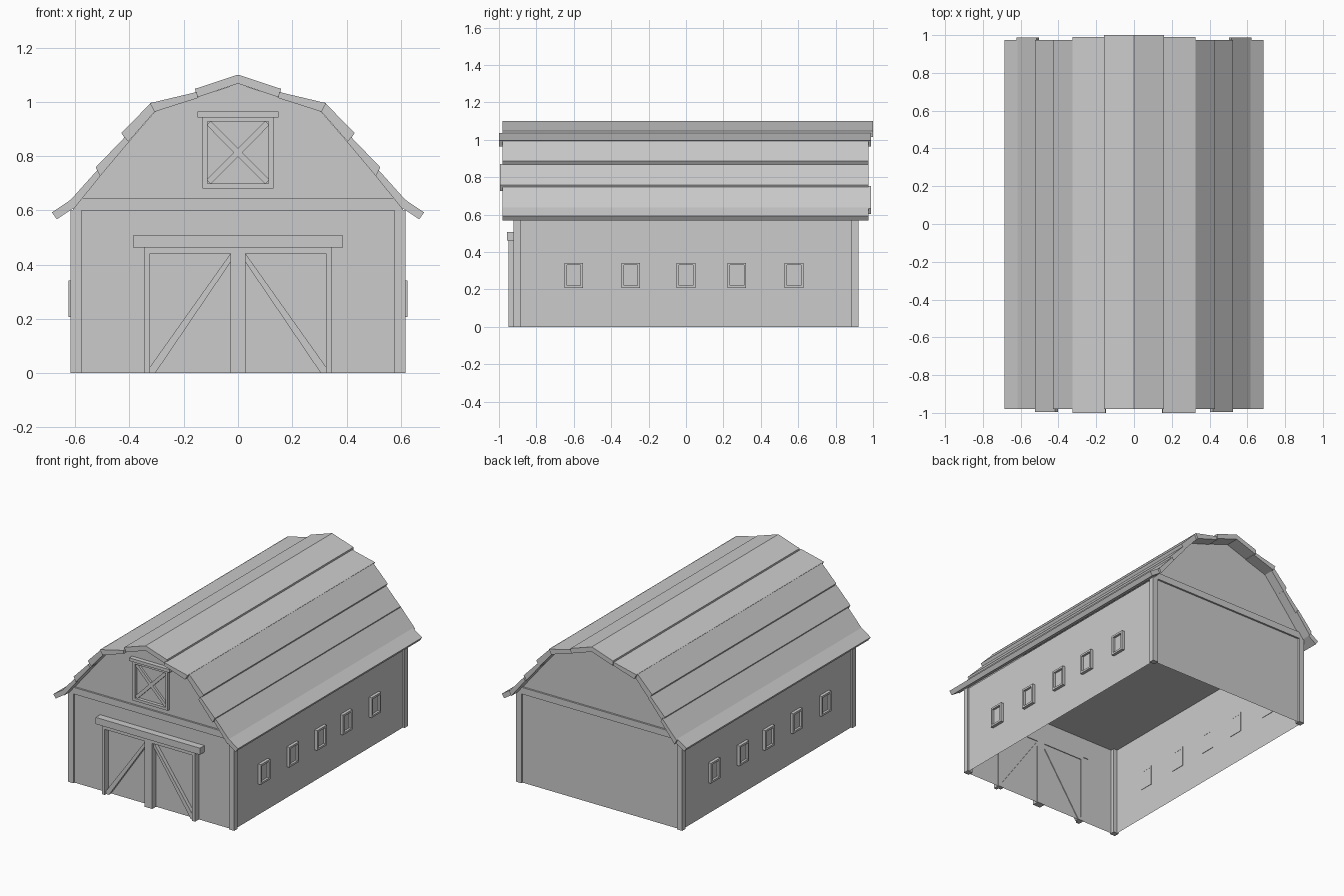
import bpy, math
from mathutils import Vector

if "Cube" in bpy.data.objects:
    bpy.data.objects.remove(bpy.data.objects["Cube"])


def mesh(name, verts, faces):
    me = bpy.data.meshes.new(name)
    me.from_pydata(verts, [], faces)
    me.update()
    ob = bpy.data.objects.new(name, me)
    bpy.context.collection.objects.link(ob)
    return ob


def extrude(name, profile, y0, y1):
    """Prism from an xz outline, running from y0 to y1."""
    area = sum(a[0] * b[1] - b[0] * a[1] for a, b in zip(profile, profile[1:] + profile[:1]))
    p = profile if area > 0 else profile[::-1]
    n = len(p)
    verts = [(x, y0, z) for x, z in p] + [(x, y1, z) for x, z in p]
    faces = [tuple(range(n)), tuple(range(2 * n - 1, n - 1, -1))]
    faces += [(i, i + n, (i + 1) % n + n, (i + 1) % n) for i in range(n)]
    return mesh(name, verts, faces)


def box(name, x0, x1, y0, y1, z0, z1):
    return extrude(name, [(x0, z0), (x1, z0), (x1, z1), (x0, z1)], y0, y1)


def bar(name, a, b, width, y0, y1):
    """Diagonal board between two xz points."""
    a, b = Vector(a), Vector(b)
    d = (b - a).normalized() * width / 2
    n = Vector((-d.y, d.x))
    return extrude(name, [tuple(v) for v in (a - n, b - n, b + n, a + n)], y0, y1)


WX, WY, WZ = 0.605, 0.91, 0.60

# Walls with open bottom, and the loft floor
walls = [(sx * WX, sy * WY, z) for z in (0, WZ) for sx, sy in ((-1, -1), (1, -1), (1, 1), (-1, 1))]
mesh("walls", walls, [(0, 1, 5, 4), (1, 2, 6, 5), (2, 3, 7, 6), (3, 0, 4, 7), (4, 5, 6, 7)])

# Gable ends with a trim band
gable = [(-0.605, 0.6), (0.605, 0.6), (0.61, 0.615), (0.307, 0.963),
         (0, 1.067), (-0.307, 0.963), (-0.61, 0.615)]
for side, s in (("front", -1), ("back", 1)):
    order = range(7) if s < 0 else range(6, -1, -1)
    mesh(side + "_gable", [(x, s * WY, z) for x, z in gable], [tuple(order)])
    y0, y1 = sorted((s * WY, s * 0.922))
    extrude(side + "_gable_band", [(-0.61, 0.6), (0.61, 0.6), (0.58, 0.645), (-0.58, 0.645)], y0, y1)

# Corner posts
for sx in (-1, 1):
    for sy in (-1, 1):
        x0, x1 = sorted((sx * 0.577, sx * 0.617))
        y0, y1 = sorted((sy * 0.885, sy * 0.922))
        box("corner_post", x0, x1, y0, y1, 0, WZ)

# Overlapping roof planks: outer top, outer bottom, inner bottom, inner top, y range
planks = [
    ([(0, 1.10), (0.158, 1.048), (0.155, 1.015), (0, 1.067)], -0.98, 1.0),
    ([(0.152, 1.036), (0.325, 0.995), (0.308, 0.963), (0.148, 1.014)], -1.0, 0.99),
    ([(0.320, 0.997), (0.430, 0.885), (0.407, 0.850), (0.306, 0.965)], -0.98, 0.975),
    ([(0.417, 0.870), (0.525, 0.758), (0.508, 0.726), (0.402, 0.852)], -0.995, 0.975),
    ([(0.515, 0.752), (0.622, 0.633), (0.607, 0.603), (0.503, 0.732)], -0.98, 0.988),
    ([(0.618, 0.638), (0.686, 0.592), (0.668, 0.567), (0.600, 0.612)], -0.98, 0.975),
]
for s in (-1, 1):
    for profile, y0, y1 in planks:
        extrude("roof_plank", [(s * x, z) for x, z in profile], y0, y1)

# Side windows: frame and recessed pane
for s in (-1, 1):
    x0, x1 = sorted((s * 0.602, s * 0.625))
    p0, p1 = sorted((s * 0.603, s * 0.610))
    for y in (-0.60, -0.295, 0.0, 0.272, 0.577):
        for e in (-1, 1):
            a, b = sorted((y + e * 0.050, y + e * 0.037))
            box("window_stile", x0, x1, a, b, 0.207, 0.342)
        for z in (0.207, 0.329):
            box("window_rail", x0, x1, y - 0.037, y + 0.037, z, z + 0.013)
        box("window_pane", p0, p1, y - 0.037, y + 0.037, 0.22, 0.329)

# Barn doors: posts, top rail, header and diagonal braces
D0, D1 = -0.95, -0.905
box("door_centre_post", -0.028, 0.028, D0, D1, 0, 0.44)
box("door_top_rail", -0.347, 0.347, D0, D1, 0.44, 0.462)
box("door_header", -0.387, 0.387, -0.957, D1, 0.462, 0.507)
for s in (-1, 1):
    x0, x1 = sorted((s * 0.325, s * 0.347))
    box("door_side_post", x0, x1, D0, D1, 0, 0.44)
    brace = [(0.028, 0.44), (0.028, 0.408), (0.305, 0), (0.325, 0), (0.325, 0.022)]
    extrude("door_brace", [(s * x, z) for x, z in brace], -0.935, D1)

# Loft window: frame, header and crossed braces
L0, L1 = -0.932, -0.905
for s in (-1, 1):
    x0, x1 = sorted((s * 0.113, s * 0.130))
    box("loft_stile", x0, x1, L0, L1, 0.68, 0.943)
    bar("loft_brace", (-s * 0.108, 0.705), (s * 0.108, 0.922), 0.022, -0.925, L1)
box("loft_bottom_rail", -0.113, 0.113, L0, L1, 0.68, 0.698)
box("loft_top_rail", -0.113, 0.113, L0, L1, 0.928, 0.943)
box("loft_header", -0.15, 0.15, -0.94, L1, 0.943, 0.964)
